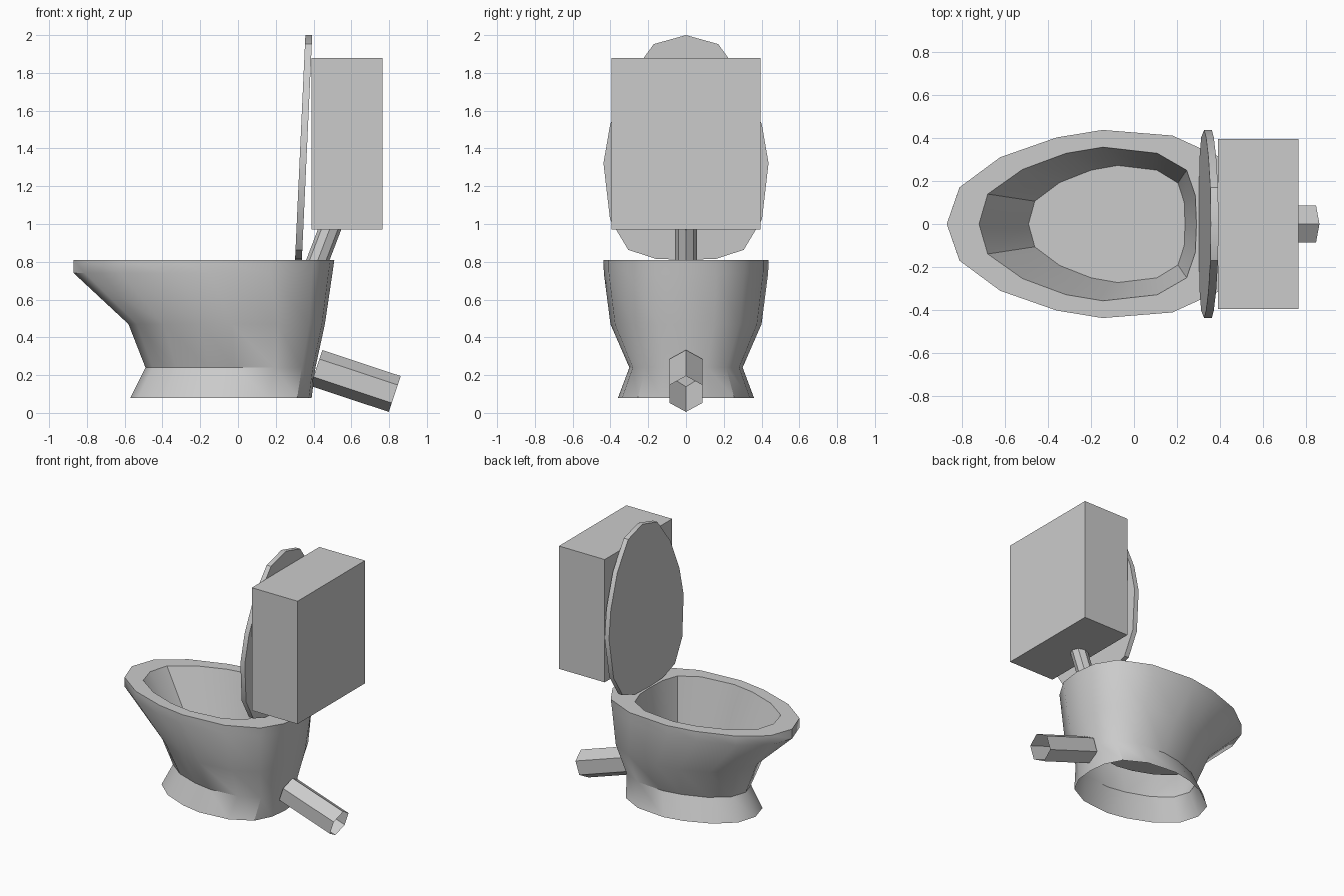
import bpy, bmesh, math
from mathutils import Vector

if "Cube" in bpy.data.objects:
    bpy.data.objects.remove(bpy.data.objects["Cube"])

# Half outlines, front tip to back: (fraction of length, fraction of half width)
OUTER = [(0, 0), (.043, .39), (.18, .71), (.37, .92), (.525, 1), (.76, .94), (.92, .71), (.985, .37), (1, 0)]
INNER = [(0, 0), (.04, .39), (.20, .71), (.40, .92), (.57, 1), (.82, .92), (.955, .70), (.995, .37), (1, 0)]


def outline(half, start, end, width):
    """Closed mirrored egg outline as (u, v) pairs."""
    pts = [(start + t * (end - start), w * width) for t, w in half]
    return pts + [(u, -v) for u, v in pts[-2:0:-1]]


def loft(name, rings, cap_start=False, cap_end=False):
    """Skin a list of equal-length point rings."""
    bm = bmesh.new()
    loops = [[bm.verts.new(p) for p in ring] for ring in rings]
    n = len(loops[0])
    for a, b in zip(loops, loops[1:]):
        for i in range(n):
            j = (i + 1) % n
            bm.faces.new((a[i], a[j], b[j], b[i]))
    if cap_start:
        bm.faces.new(loops[0][::-1])
    if cap_end:
        bm.faces.new(loops[-1])
    bmesh.ops.recalc_face_normals(bm, faces=bm.faces)
    mesh = bpy.data.meshes.new(name)
    bm.to_mesh(mesh)
    bm.free()
    obj = bpy.data.objects.new(name, mesh)
    bpy.context.collection.objects.link(obj)
    bpy.ops.object.select_all(action='DESELECT')
    obj.select_set(True)
    bpy.context.view_layer.objects.active = obj
    bpy.ops.object.shade_smooth_by_angle(angle=math.radians(35))
    return obj


def pipe(name, start, end, radius, sides):
    """Open tube between two points in the y = 0 plane."""
    a, b = Vector(start), Vector(end)
    up = (b - a).normalized().cross(Vector((0, 1, 0)))
    side = Vector((0, 1, 0))
    angles = [2 * math.pi * i / sides for i in range(sides)]
    loft(name, [[c + radius * (up * math.cos(t) + side * math.sin(t)) for t in angles]
                for c in (a, b)])


# Bowl: foot, waist, rim, then down the inside to the basin floor
sections = [
    (OUTER, -.57, .39, .36, .08),
    (OUTER, -.49, .41, .30, .24),
    (OUTER, -.58, .46, .40, .47),
    (OUTER, -.87, .50, .435, .74),
    (OUTER, -.87, .51, .437, .81),
    (INNER, -.72, .29, .357, .81),
    (INNER, -.49, .237, .272, .41),
]
loft("bowl", [[(u, v, z) for u, v in outline(h, s, e, w)] for h, s, e, w, z in sections],
     cap_end=True)

# Raised lid: egg outline standing up and leaning back
lid = outline(INNER, 2.0, .81, .437)
loft("lid", [[(x + .046 * (z - .81), y, z) for z, y in lid] for x in (.302, .338)],
     cap_start=True, cap_end=True)

# Water tank
box = [(.39, -.395), (.765, -.395), (.765, .395), (.39, .395)]
loft("tank", [[(x, y, z) for x, y in box] for z in (.97, 1.88)],
     cap_start=True, cap_end=True)

# Pipes
pipe("flush_pipe", (.404, 0, .76), (.492, 0, .99), .058, 8)
pipe("drain_pipe", (.415, 0, .238), (.83, 0, .1), .1, 6)
